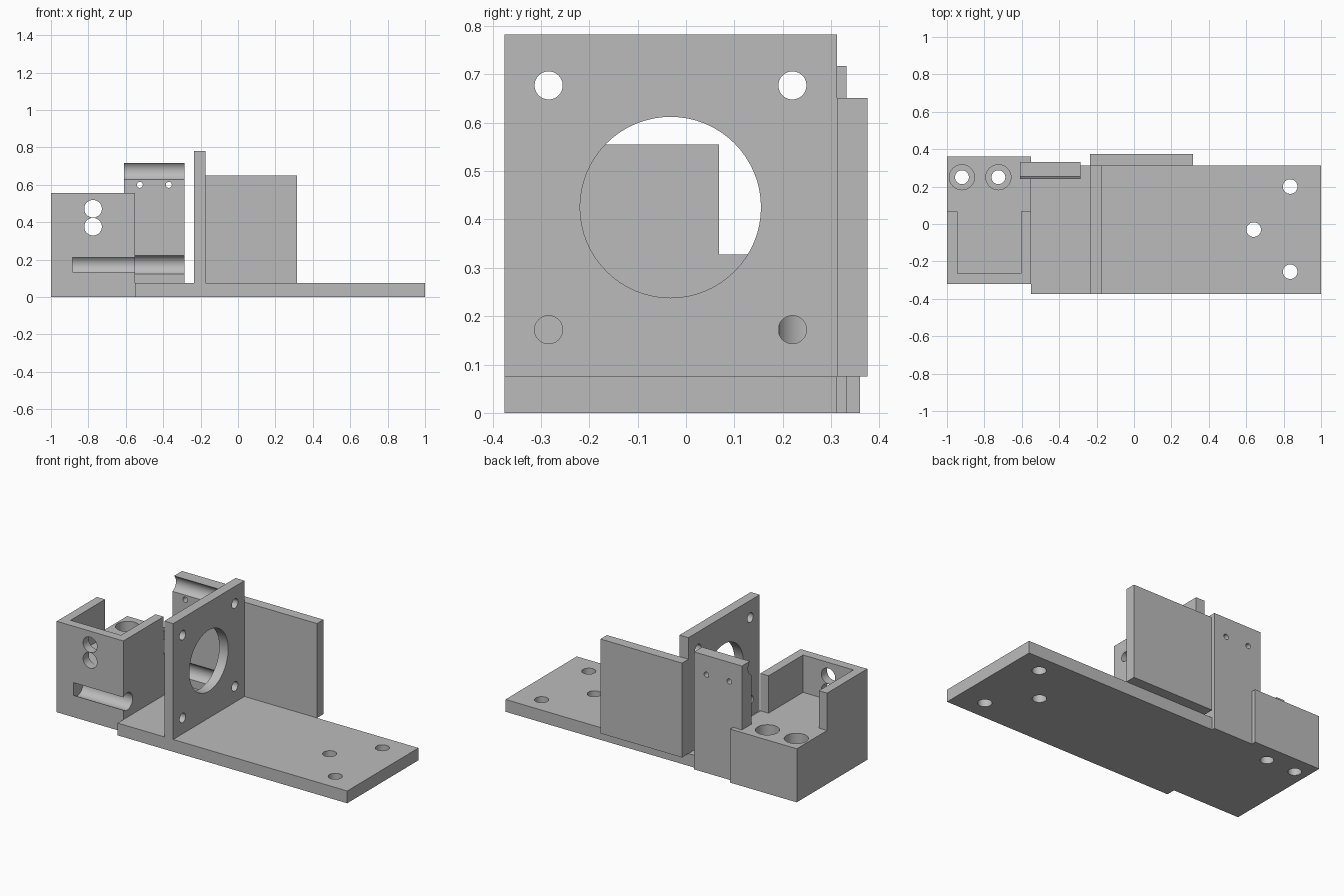
import bpy
import math
from mathutils import Vector

default = bpy.data.objects.get("Cube")
if default:
    bpy.data.objects.remove(default, do_unlink=True)

GREY = (0.5, 0.5, 0.5, 1)
grey = bpy.data.materials.new("plain grey")
grey.use_nodes = True
grey.diffuse_color = GREY
grey.node_tree.nodes["Principled BSDF"].inputs["Base Color"].default_value = GREY


def box(name, x, y, z):
    """Box from (low, high) ranges along each axis."""
    bpy.ops.mesh.primitive_cube_add(size=1, location=[sum(r) / 2 for r in (x, y, z)])
    ob = bpy.context.object
    ob.name = name
    ob.scale = [r[1] - r[0] for r in (x, y, z)]
    bpy.ops.object.transform_apply(location=True, rotation=False, scale=True)
    ob.data.materials.append(grey)
    return ob


def rod(start, end, radius):
    """Round cutter between two points."""
    start, end = Vector(start), Vector(end)
    axis = end - start
    bpy.ops.mesh.primitive_cylinder_add(
        vertices=64, radius=radius, depth=axis.length, location=(start + end) / 2,
        rotation=axis.to_track_quat("Z", "Y").to_euler())
    ob = bpy.context.object
    ob.name = "round_cutter"
    ob.data.materials.append(grey)
    return ob


def cut(part, cutters):
    """Subtract every cutter, then smooth the round walls."""
    for cutter in cutters:
        cutter.hide_render = True
        mod = part.modifiers.new("cut", "BOOLEAN")
        mod.operation = "DIFFERENCE"
        mod.solver = "EXACT"
        mod.object = cutter
        bpy.ops.object.select_all(action="DESELECT")
        bpy.context.view_layer.objects.active = part
        part.select_set(True)
        bpy.ops.object.modifier_apply(modifier=mod.name)
        bpy.data.objects.remove(cutter, do_unlink=True)
    bpy.ops.object.shade_smooth_by_angle(angle=math.radians(30))


BASE_TOP, BACK, FRONT = 0.075, 0.3125, -0.375
SCREW_Y, SCREW_Z = (-0.284, 0.22), (0.172, 0.677)


def screw_channels():
    """Clearance channels in line with the mounting plate screws."""
    return [rod((-0.885, y, z), (-0.24, y, z), 0.053) for y in SCREW_Y for z in SCREW_Z]


# Base plate with three fixing holes
base = box("base_plate", (-0.55, 1), (FRONT, BACK), (0, BASE_TOP))
cut(base, [rod((x, y, -0.1), (x, y, 0.2), 0.039)
           for x, y in ((0.835, 0.2), (0.64, -0.03), (0.835, -0.255))])

# Upright mounting plate with centre opening and corner screw holes
mount = box("mounting_plate", (-0.235, -0.175), (FRONT, BACK), (BASE_TOP, 0.782))
holes = [rod((-0.3, y, z), (-0.1, y, z), 0.029) for y in SCREW_Y for z in SCREW_Z]
holes.append(rod((-0.3, -0.032, 0.425), (-0.1, -0.032, 0.425), 0.187))
cut(mount, holes)

# Side wall behind the base
box("side_wall", (-0.235, 0.315), (BACK, 0.375), (BASE_TOP, 0.651))

# Holder block: pocket open to a low step, stepped bores, front cable holes
STEP = 0.327
block = box("holder_block", (-1, -0.55), (-0.32, 0.36), (0, 0.555))
cutters = [box("step_cutter", (-1.1, -0.4), (0.068, 0.5), (STEP, 0.7)),
           box("pocket_cutter", (-0.945, -0.605), (-0.265, 0.2), (STEP, 0.7))]
for x in (-0.92, -0.725):
    cutters.append(rod((x, 0.25, BASE_TOP), (x, 0.25, 0.5), 0.067))
    cutters.append(rod((x, 0.25, -0.1), (x, 0.25, 0.2), 0.037))
for z in (0.376, 0.472):
    cutters.append(rod((-0.775, -0.5, z), (-0.775, -0.2, z), 0.047))
cut(block, cutters + screw_channels())

# Rear upright, notched around the base and block, with two pin holes
upright = box("rear_upright", (-0.61, -0.287), (0.24, 0.332), (0, 0.717))
cutters = [box("base_notch", (-0.7, -0.2), (0.1, BACK), (-0.1, BASE_TOP)),
           box("block_notch", (-0.7, -0.55), (0.1, 0.5), (-0.1, STEP))]
cutters += [rod((x, 0.1, 0.6), (x, 0.5, 0.6), 0.016) for x in (-0.525, -0.37)]
cut(upright, cutters + screw_channels())
